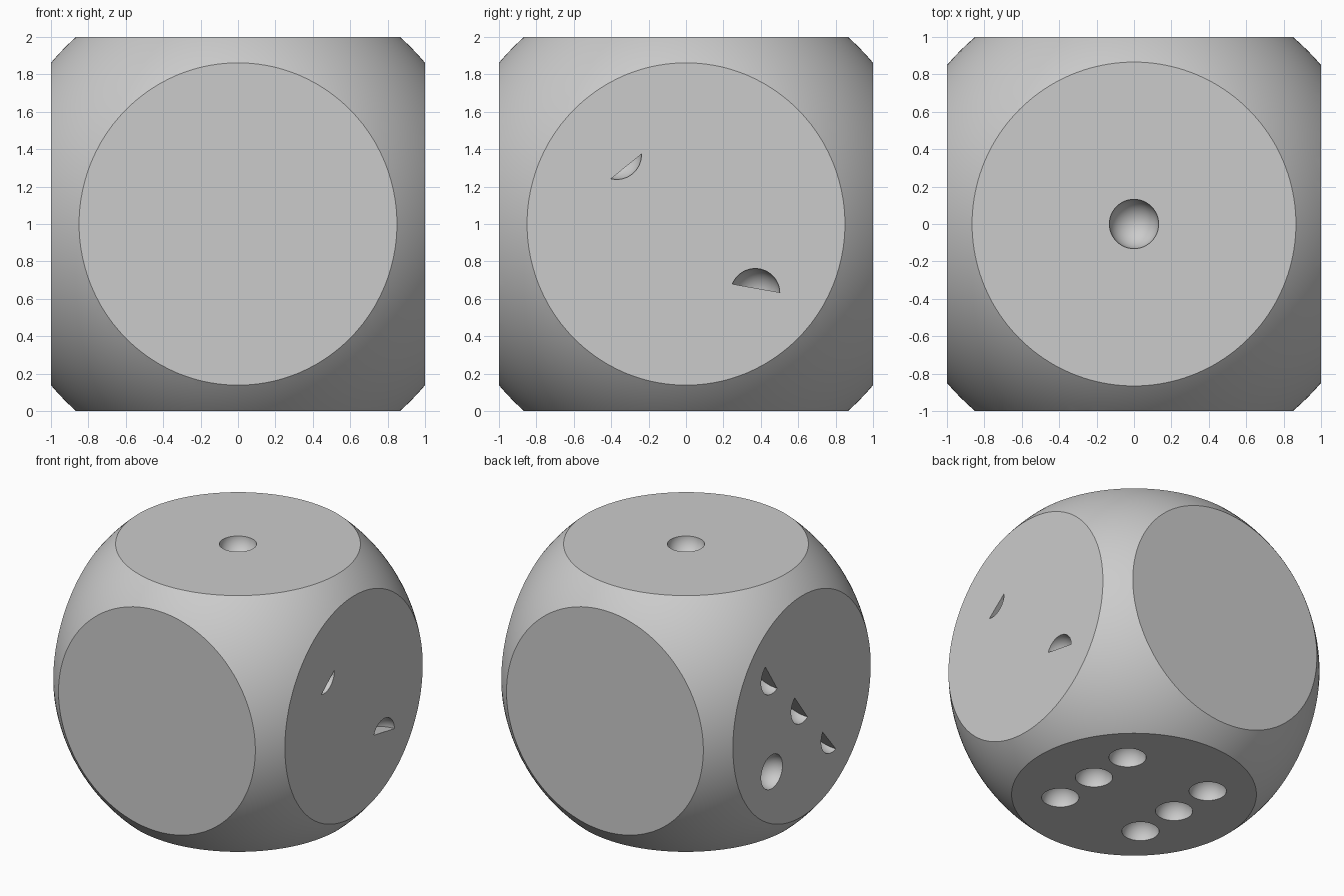
import bpy, bmesh
from math import cos, sin, radians
from mathutils import Matrix, Vector

default = bpy.data.objects.get("Cube")
if default:
    bpy.data.objects.remove(default, do_unlink=True)

PIP = 0.132    # pip radius
STEP = 0.37    # pip spacing


def to_object(name, bm):
    mesh = bpy.data.meshes.new(name)
    bm.to_mesh(mesh)
    bm.free()
    obj = bpy.data.objects.new(name, mesh)
    bpy.context.collection.objects.link(obj)
    return obj


def add_boolean(obj, cutter, operation):
    mod = obj.modifiers.new(operation.title(), 'BOOLEAN')
    mod.operation = operation
    mod.solver = 'EXACT'
    mod.object = cutter
    cutter.hide_render = True
    cutter.hide_set(True)


def add_pip(target, axis, side, u, v, cut=None):
    """Sphere on a cube face; cut = (angle, offset) keeps the part past a line."""
    bm = bmesh.new()
    bmesh.ops.create_uvsphere(bm, u_segments=48, v_segments=25, radius=PIP)
    if cut:
        angle, offset = radians(cut[0]), cut[1]
        normal = Vector((cos(angle), sin(angle), 0))
        bmesh.ops.bisect_plane(bm, geom=bm.verts[:] + bm.edges[:] + bm.faces[:],
                               plane_co=normal * offset, plane_no=normal,
                               clear_inner=True)
        bmesh.ops.holes_fill(bm, edges=[e for e in bm.edges if e.is_boundary])
        bmesh.ops.recalc_face_normals(bm, faces=bm.faces[:])
    # Local u, v and normal follow y, z, x on the sides and x, y, z on the ends
    turn = Matrix(((0, 0, 1), (1, 0, 0), (0, 1, 0))) if axis == 'X' else Matrix.Identity(3)
    place = Matrix.Translation((0, 0, 1)) @ turn.to_4x4()
    place = place @ Matrix.Translation((u * STEP, v * STEP, side))
    bm.transform(place)
    mesh = bpy.data.meshes.new("pip")
    bm.to_mesh(mesh)
    bm.free()
    target.from_mesh(mesh)
    bpy.data.meshes.remove(mesh)


# Cube body
bm = bmesh.new()
bmesh.ops.create_cube(bm, size=2, matrix=Matrix.Translation((0, 0, 1)))
body = to_object("die_body", bm)

# Ball that rounds off the corners and edges
bm = bmesh.new()
bmesh.ops.create_uvsphere(bm, u_segments=160, v_segments=81, radius=1)
bm.transform(Matrix.Translation((0, 0, 1)) @ Matrix.Diagonal((1.3125, 1.3125, 1.331, 1)))
ball = to_object("rounding_ball", bm)

# Pips: one on top, six below, partial ones on the two sides
bm = bmesh.new()
add_pip(bm, 'Z', 1, 0, 0)
for u in (-1, 1):
    for v in (-1, 0, 1):
        add_pip(bm, 'Z', -1, u, v)
add_pip(bm, 'X', 1, -1, 1, (-51, 0.08))
add_pip(bm, 'X', 1, 1, -1, (80, 0.027))
add_pip(bm, 'X', -1, 1, -1)
add_pip(bm, 'X', -1, 1, 1, (-33, 0.007))
add_pip(bm, 'X', -1, 0, 0, (-37, 0.01))
add_pip(bm, 'X', -1, -1, -1, (-40, 0.041))
pips = to_object("pip_cutters", bm)

add_boolean(body, ball, 'INTERSECT')
add_boolean(body, pips, 'DIFFERENCE')

# Bake the cuts and drop the helpers
bpy.context.view_layer.update()
depsgraph = bpy.context.evaluated_depsgraph_get()
result = bpy.data.meshes.new_from_object(body.evaluated_get(depsgraph))
body.modifiers.clear()
body.data = result
for helper in (ball, pips):
    bpy.data.objects.remove(helper, do_unlink=True)

# Smooth rounding and pips, crisp rims
bpy.ops.object.select_all(action='DESELECT')
body.select_set(True)
bpy.context.view_layer.objects.active = body
bpy.ops.object.shade_smooth_by_angle(angle=radians(25))
